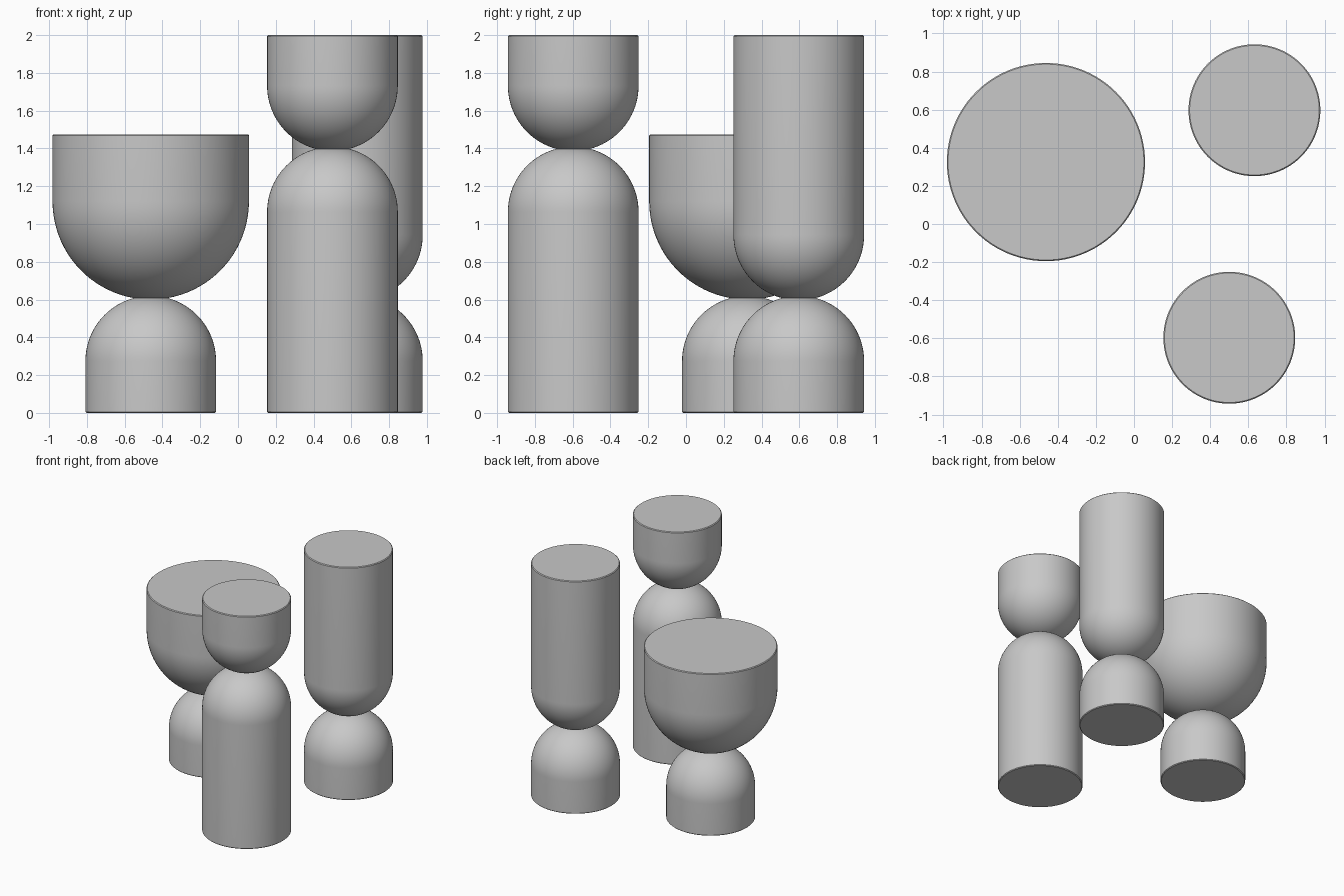
import bpy
import bmesh
import math

cube = bpy.data.objects.get("Cube")
if cube:
    bpy.data.objects.remove(cube, do_unlink=True)

GREY = (0.58, 0.58, 0.58, 1.0)
grey = bpy.data.materials.new("matte_grey")
grey.use_nodes = True
grey.diffuse_color = GREY
grey.node_tree.nodes["Principled BSDF"].inputs["Base Color"].default_value = GREY

SEGMENTS = 96
ARC_STEPS = 20
CONTACT = 0.09   # radius of the small flat where two pieces touch
RIM = 0.006      # softened outer edge


def rounded_piece(name, x, y, radius, z_flat, z_contact):
    """Cylinder with a wide flat end and a domed end cut flat at the contact."""
    direction = 1 if z_contact > z_flat else -1
    height = abs(z_contact - z_flat)
    dome_base = height - math.sqrt(radius ** 2 - CONTACT ** 2)
    end = math.acos(CONTACT / radius)
    profile = [(0, 0), (radius - RIM, 0), (radius, RIM)]
    for i in range(ARC_STEPS + 1):
        a = end * i / ARC_STEPS
        profile.append((radius * math.cos(a), dome_base + radius * math.sin(a)))
    profile.append((0, height))

    # Revolve the profile around the vertical axis
    bm = bmesh.new()
    verts = [bm.verts.new((r, 0, direction * h)) for r, h in profile]
    edges = [bm.edges.new(pair) for pair in zip(verts, verts[1:])]
    bmesh.ops.spin(bm, geom=verts + edges, cent=(0, 0, 0), axis=(0, 0, 1),
                   angle=math.tau, steps=SEGMENTS)
    bmesh.ops.remove_doubles(bm, verts=bm.verts, dist=0.0001)
    bmesh.ops.recalc_face_normals(bm, faces=bm.faces)
    mesh = bpy.data.meshes.new(name)
    bm.to_mesh(mesh)
    bm.free()

    obj = bpy.data.objects.new(name, mesh)
    obj.location = (x, y, z_flat)
    mesh.materials.append(grey)
    bpy.context.collection.objects.link(obj)
    bpy.ops.object.select_all(action="DESELECT")
    obj.select_set(True)
    bpy.context.view_layer.objects.active = obj
    bpy.ops.object.shade_smooth_by_angle(angle=math.radians(30))


def table(name, x, y, base_radius, top_radius, z_contact, z_top):
    """Domed foot with an inverted domed top balanced on it."""
    rounded_piece(name + "_foot", x, y, base_radius, 0, z_contact)
    rounded_piece(name + "_top", x, y, top_radius, z_top, z_contact)


# Wide low table, tall table with a short foot, tall table with a long foot
table("wide_table", -0.462, 0.325, 0.346, 0.52, 0.608, 1.475)
table("back_table", 0.632, 0.597, 0.346, 0.346, 0.608, 2.0)
table("front_table", 0.5, -0.597, 0.346, 0.346, 1.398, 2.0)
